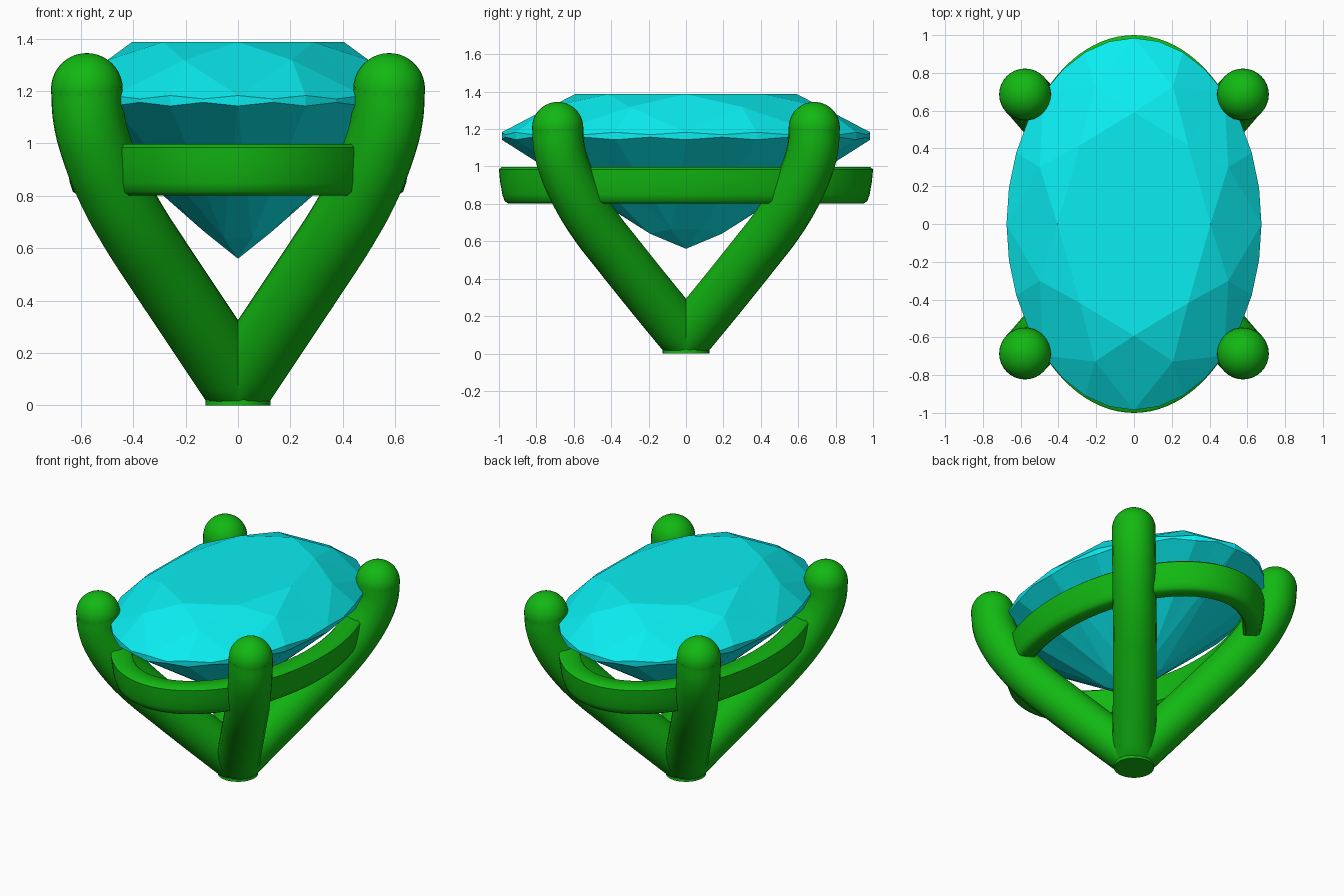
import bpy, bmesh
from math import sin, cos, pi, tau

if "Cube" in bpy.data.objects:
    bpy.data.objects.remove(bpy.data.objects["Cube"])


def material(name, rgb):
    m = bpy.data.materials.new(name)
    m.diffuse_color = (*rgb, 1)
    m.use_nodes = True
    m.node_tree.nodes["Principled BSDF"].inputs["Base Color"].default_value = m.diffuse_color
    return m


def finish(name, bm, mat, smooth):
    bmesh.ops.recalc_face_normals(bm, faces=bm.faces[:])
    me = bpy.data.meshes.new(name)
    bm.to_mesh(me)
    bm.free()
    ob = bpy.data.objects.new(name, me)
    bpy.context.collection.objects.link(ob)
    me.materials.append(mat)
    if smooth:
        bpy.ops.object.select_all(action='DESELECT')
        ob.select_set(True)
        bpy.context.view_layer.objects.active = ob
        bpy.ops.object.shade_smooth_by_angle(angle=0.7)
    return ob


metal = material("green_metal", (0.006, 0.48, 0.006))
crystal = material("cyan_crystal", (0.003, 0.85, 0.88))

# Gemstone: oval brilliant cut, 8-sided table, kites, stars and girdle facets
GX, GY = 0.675, 0.985
bm = bmesh.new()


def ring(n, f, z, offset=0.0):
    return [bm.verts.new((GX * f * cos(tau * i / n + offset),
                          GY * f * sin(tau * i / n + offset), z(i)))
            for i in range(n)]


table = ring(8, 0.6, lambda i: 1.387)
star = ring(8, 0.8, lambda i: 1.318, pi / 8)
upper = ring(32, 1, lambda i: 1.17 if i % 2 else 1.183)
lower = ring(32, 1, lambda i: 1.157 if i % 2 else 1.143)
keel = ring(8, 0.21, lambda i: 0.665 if i in (0, 3, 4, 7) else 0.64, pi / 8)
culet = bm.verts.new((0, 0, 0.56))
bm.faces.new(table)
for k in range(8):
    n, g = (k + 1) % 8, 4 * k
    bm.faces.new((table[k], star[k], table[n]))
    for tri in ((table[k], star[k - 1], upper[g]), (table[k], upper[g], star[k]),
                (culet, keel[k - 1], keel[k]), (keel[k - 1], lower[g], keel[k])):
        bm.faces.new(tri)
    for j in range(g, g + 4):
        j2 = (j + 1) % 32
        bm.faces.new((star[k], upper[j], upper[j2]))
        bm.faces.new((keel[k], lower[j2], lower[j]))
        bm.faces.new((upper[j], lower[j], lower[j2], upper[j2]))
finish("gemstone", bm, crystal, False)

# Gallery rail: rounded band swept round an oval, (inset, height) profile
profile = [(0.015, 0.997), (0, 0.985), (0.006, 0.92), (0.018, 0.85), (0.03, 0.815),
           (0.05, 0.802), (0.12, 0.802), (0.135, 0.815), (0.135, 0.985), (0.12, 0.997)]
bm = bmesh.new()
N = 96
loops = [[bm.verts.new(((0.66 - d) * cos(tau * i / N), (1.0 - d) * sin(tau * i / N), z))
          for d, z in profile] for i in range(N)]
for i in range(N):
    a, b = loops[i], loops[(i + 1) % N]
    for j in range(len(profile)):
        bm.faces.new((a[j - 1], a[j], b[j], b[j - 1]))
finish("gallery_rail", bm, metal, True)

# Prongs: four curved wires that rise from one foot
path = [(0, 0, 0.08), (0.15, 0.185, 0.305), (0.3, 0.365, 0.53), (0.40, 0.485, 0.685),
        (0.48, 0.575, 0.83), (0.54, 0.645, 0.98), (0.57, 0.678, 1.1), (0.577, 0.686, 1.208)]
R = 0.137
cu = bpy.data.curves.new("prong_path", 'CURVE')
cu.dimensions = '3D'
cu.bevel_depth = R
cu.bevel_resolution = 8
cu.resolution_u = 6
cu.use_fill_caps = True
for sx in (-1, 1):
    for sy in (-1, 1):
        s = cu.splines.new('BEZIER')
        s.bezier_points.add(len(path) - 1)
        for p, (x, y, z) in zip(s.bezier_points, path):
            p.co = (sx * x, sy * y, z)
            p.handle_left_type = p.handle_right_type = 'AUTO'
tmp = bpy.data.objects.new("prong_path", cu)
bpy.context.collection.objects.link(tmp)
dg = bpy.context.evaluated_depsgraph_get()
me = bpy.data.meshes.new_from_object(tmp.evaluated_get(dg))
bm = bmesh.new()
bm.from_mesh(me)
bpy.data.objects.remove(tmp)
# Ball tips
for sx in (-1, 1):
    for sy in (-1, 1):
        r = bmesh.ops.create_uvsphere(bm, u_segments=32, v_segments=20, radius=R)
        bmesh.ops.translate(bm, verts=r["verts"],
                            vec=(sx * path[-1][0], sy * path[-1][1], path[-1][2]))
# Flat foot
r = bmesh.ops.create_cone(bm, cap_ends=True, segments=32, radius1=0.125,
                          radius2=0.12, depth=0.2)
bmesh.ops.translate(bm, verts=r["verts"], vec=(0, 0, 0.1))
for v in bm.verts:
    v.co.z = max(v.co.z, 0)
finish("prongs", bm, metal, True)
